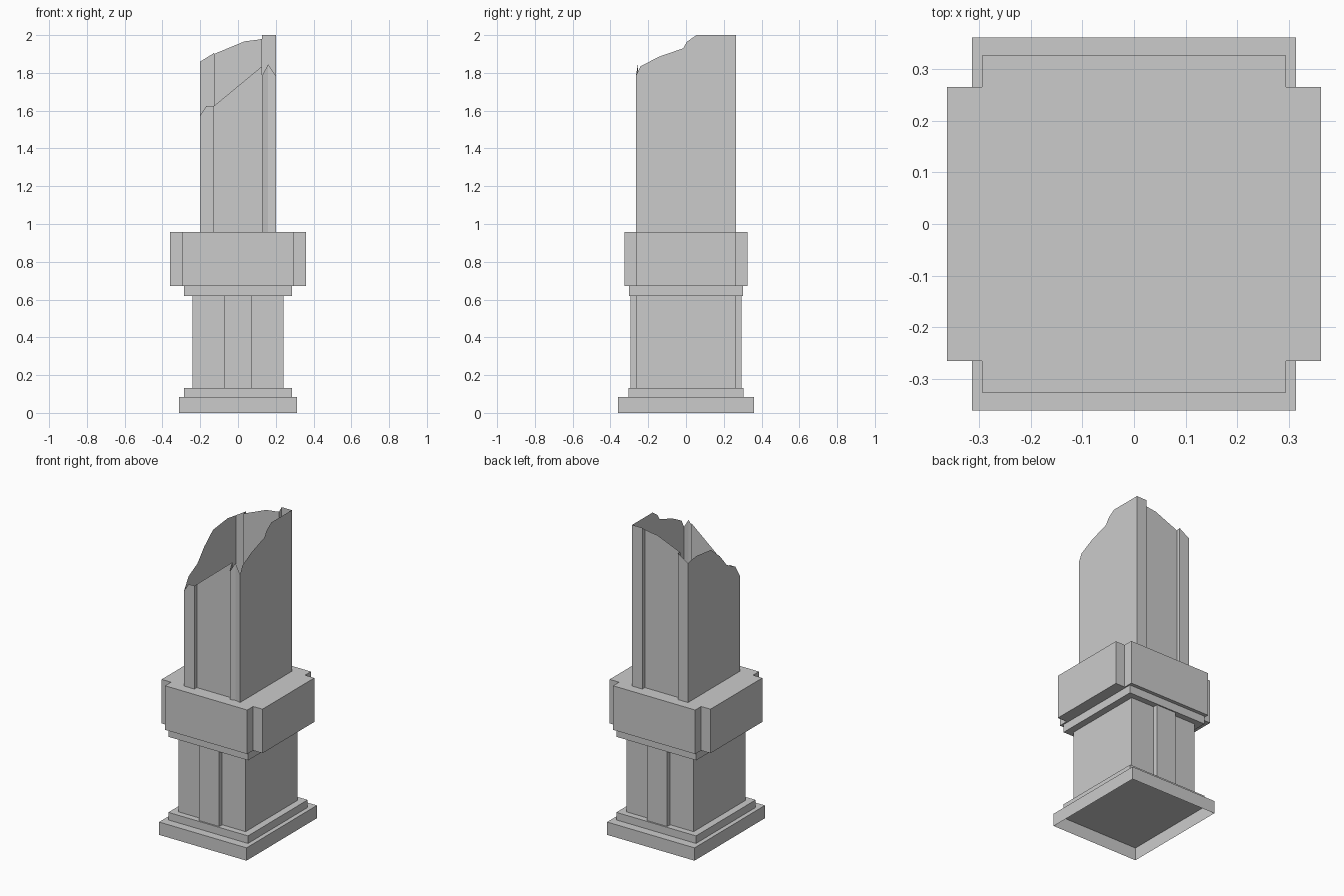
import bpy, bmesh

if "Cube" in bpy.data.objects:
    bpy.data.objects.remove(bpy.data.objects["Cube"])

stone = bpy.data.materials.new("grey_stone")
stone.diffuse_color = (0.6, 0.6, 0.6, 1.0)
stone.use_nodes = True
stone.node_tree.nodes["Principled BSDF"].inputs["Base Color"].default_value = stone.diffuse_color


def make_object(name, bm):
    mesh = bpy.data.meshes.new(name)
    bm.to_mesh(mesh)
    bm.free()
    mesh.materials.append(stone)
    obj = bpy.data.objects.new(name, mesh)
    bpy.context.collection.objects.link(obj)
    return obj


def mirrored_outline(quarter):
    """Mirror the +x +y quarter (counter-clockwise) into a closed outline."""
    half = quarter + [(-x, y) for x, y in reversed(quarter)]
    return half + [(-x, -y) for x, y in half]


def prism(name, quarter, z0, z1, bottom=True):
    bm = bmesh.new()
    outline = mirrored_outline(quarter)
    low = [bm.verts.new((x, y, z0)) for x, y in outline]
    high = [bm.verts.new((x, y, z1)) for x, y in outline]
    n = len(outline)
    for i in range(n):
        j = (i + 1) % n
        bm.faces.new((low[i], low[j], high[j], high[i]))
    bm.faces.new(high)
    if bottom:
        bm.faces.new(low[::-1])
    return make_object(name, bm)


# Stepped base, open underneath
prism("base_plinth", [(0.313, 0.36)], 0.0, 0.083, bottom=False)
prism("base_step", [(0.285, 0.305)], 0.083, 0.132)

# Pedestal with a raised strip on front and back
prism("pedestal", [(0.24, 0.265), (0.072, 0.265), (0.072, 0.295)], 0.132, 0.62)

# Collar and cross-shaped block
prism("collar", [(0.285, 0.303)], 0.62, 0.672)
prism("cross_block", [(0.361, 0.265), (0.294, 0.265), (0.294, 0.326)], 0.672, 0.957)

# Broken hollow column: a thin wall with a jagged rim, listed counter-clockwise
OUT, INN, W, P = 0.265, 0.24, 0.2, 0.127
rim = [
    # front, with recessed panel
    (-W, -OUT, 1.575), (-0.168, -OUT, 1.625), (-P, -OUT, 1.625),
    (-P, -INN, 1.625), (P, -INN, 1.835),
    (P, -OUT, 1.785), (0.16, -OUT + 0.01, 1.845), (W, -OUT, 1.785),
    # right
    (W, -0.24, 1.835), (W, -0.145, 1.885), (W, -0.015, 1.93),
    (W, 0.005, 1.965), (W, 0.055, 2.0), (W, OUT, 2.0),
    # back, with recessed panel
    (P, OUT, 2.0), (P, INN, 1.98), (0.1, INN, 1.975), (0.035, INN, 1.967),
    (-P, INN, 1.9), (-P, OUT, 1.905), (-W, OUT, 1.86),
    # left
    (-W, 0.18, 1.873), (-W, 0.03, 1.855), (-W, -0.06, 1.78),
    (-W, -0.13, 1.697), (-W, -0.22, 1.65),
]
bm = bmesh.new()
low = [bm.verts.new((x, y, 0.957)) for x, y, z in rim]
high = [bm.verts.new(p) for p in rim]
for i in range(len(rim)):
    j = (i + 1) % len(rim)
    bm.faces.new((low[i], low[j], high[j], high[i]))
# Merge the coplanar wall strips into single flat faces
bmesh.ops.dissolve_limit(bm, angle_limit=0.01, verts=bm.verts, edges=bm.edges)
make_object("broken_column", bm)
